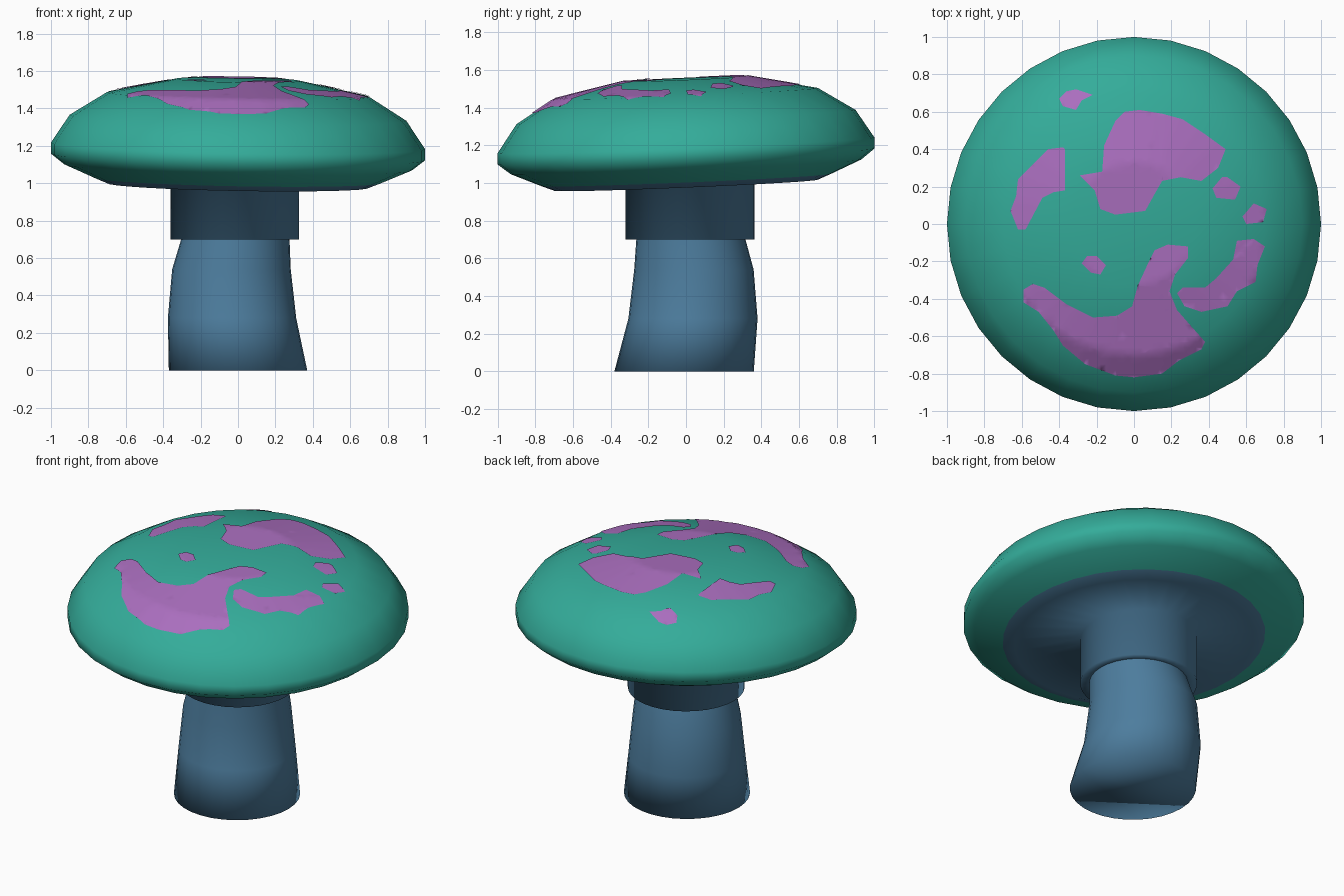
import bpy, bmesh, math
from mathutils import Vector

if "Cube" in bpy.data.objects:
    bpy.data.objects.remove(bpy.data.objects["Cube"])

SEG = 32
TILT_X, TILT_Y = -0.018, 0.042   # gentle lean of the cap


def material(name, rgb):
    m = bpy.data.materials.new(name)
    m.diffuse_color = (*rgb, 1)
    m.use_nodes = True
    m.node_tree.nodes["Principled BSDF"].inputs["Base Color"].default_value = m.diffuse_color
    return m


green = material("cap green", (0.034, 0.413, 0.323))
blue = material("stem blue", (0.074, 0.205, 0.342))
purple = material("spot purple", (0.402, 0.156, 0.515))


def finish(bm, name, mats):
    for f in bm.faces:
        f.smooth = True
    me = bpy.data.meshes.new(name)
    bm.to_mesh(me)
    bm.free()
    for m in mats:
        me.materials.append(m)
    ob = bpy.data.objects.new(name, me)
    bpy.context.collection.objects.link(ob)
    return ob


def loft(name, rings, mats, cap_start=False, cap_end=False, bands=None):
    """rings: (cx, cy, radius, z, lean) ; bands: material per ring gap"""
    bm = bmesh.new()
    loops = []
    for cx, cy, r, z, lean in rings:
        loop = []
        for i in range(SEG):
            a = 2 * math.pi * i / SEG
            x, y = cx + r * math.cos(a), cy + r * math.sin(a)
            loop.append(bm.verts.new((x, y, z + lean * (TILT_X * x + TILT_Y * y))))
        loops.append(loop)
    for k in range(len(loops) - 1):
        a, b = loops[k], loops[k + 1]
        for i in range(SEG):
            j = (i + 1) % SEG
            # rings run from top to bottom, so this winding faces outward
            f = bm.faces.new((a[i], b[i], b[j], a[j]))
            f.material_index = bands[k] if bands else 0
    if cap_start:
        bm.faces.new(loops[0])
    if cap_end:
        bm.faces.new(loops[-1][::-1])
    return finish(bm, name, mats)


# Cap: domed top, rounded rim, flat underside and collar
dome = [(0.33, 1.553), (0.70, 1.475), (0.90, 1.35), (1.0, 1.20)]
rim = [(1.0, 1.14), (0.93, 1.085), (0.77, 1.016)]
rings = [(0, 0, r, z, 1) for r, z in dome + rim]
rings += [(0, 0, 0.70, 0.988, 1),
          (-0.017, 0.022, 0.343, 1.0, 1),
          (-0.017, 0.022, 0.343, 0.70, 0),
          (-0.013, 0.025, 0.285, 0.70, 0)]
loft("cap", rings, [green, blue], cap_start=True,
     bands=[0] * 6 + [1] * 4)

# Stem: slightly bent and flared at the foot
loft("stem", [(-0.013, 0.025, 0.288, 0.71, 0),
              (-0.035, 0.042, 0.317, 0.54, 0),
              (-0.032, 0.037, 0.343, 0.28, 0),
              (0.0, -0.01, 0.37, 0.0, 0)], [blue], cap_end=True)


def dome_height(x, y):
    # effective radius on the many-sided dome
    step = 2 * math.pi / SEG
    off = (math.atan2(y, x) % step) - step / 2
    r = math.hypot(x, y) * math.cos(off) / math.cos(step / 2)
    pts = [(0, 1.553)] + dome
    for (r0, z0), (r1, z1) in zip(pts, pts[1:]):
        if r <= r1:
            break
    return z0 + (z1 - z0) * (r - r0) / (r1 - r0) + TILT_X * x + TILT_Y * y


def spot(name, outline):
    """thin plate draped over the dome"""
    bm = bmesh.new()
    f = bm.faces.new([bm.verts.new((x, y, 0)) for x, y in outline])
    bmesh.ops.triangulate(bm, faces=[f])
    for axis in ((1, 0, 0), (0, 1, 0)):
        for k in range(-30, 31):
            bmesh.ops.bisect_plane(bm, geom=bm.verts[:] + bm.edges[:] + bm.faces[:],
                                   plane_co=Vector(axis) * k * 0.03, plane_no=axis)
    bmesh.ops.triangulate(bm, faces=bm.faces[:])
    bm.normal_update()
    for f in bm.faces:
        if f.normal.z < 0:
            f.normal_flip()
    for v in bm.verts:
        v.co.z = dome_height(v.co.x, v.co.y) + 0.005
    finish(bm, name, [purple])


# Painted spots, outlines seen from above
spot("back_spot", [(-0.1, 0.55), (-0.05, 0.6), (0.03, 0.61), (0.15, 0.59), (0.26, 0.56),
                   (0.38, 0.48), (0.49, 0.4), (0.45, 0.3), (0.36, 0.23), (0.25, 0.25),
                   (0.15, 0.23), (0.11, 0.16), (0.06, 0.07), (-0.1, 0.05), (-0.18, 0.08),
                   (-0.21, 0.18), (-0.29, 0.26), (-0.17, 0.28), (-0.16, 0.42)])
spot("left_spot", [(-0.38, 0.41), (-0.46, 0.4), (-0.54, 0.32), (-0.62, 0.24), (-0.63, 0.15),
                   (-0.66, 0.07), (-0.62, -0.03), (-0.58, -0.03), (-0.49, 0.14),
                   (-0.43, 0.17), (-0.37, 0.18), (-0.37, 0.4)])
spot("back_left_spot", [(-0.4, 0.67), (-0.36, 0.71), (-0.31, 0.72), (-0.22, 0.69),
                        (-0.28, 0.66), (-0.31, 0.61), (-0.38, 0.63)])
spot("small_right_spot", [(0.42, 0.19), (0.47, 0.25), (0.5, 0.25), (0.57, 0.2),
                          (0.54, 0.13), (0.44, 0.14)])
spot("outer_right_spot", [(0.58, 0.04), (0.64, 0.11), (0.71, 0.08), (0.69, 0.01), (0.6, 0.0)])
spot("front_right_spot", [(0.7, -0.12), (0.64, -0.08), (0.55, -0.09), (0.53, -0.19),
                          (0.44, -0.29), (0.38, -0.34), (0.26, -0.34), (0.23, -0.37),
                          (0.27, -0.44), (0.36, -0.47), (0.5, -0.44), (0.55, -0.36),
                          (0.65, -0.31), (0.66, -0.22)])
spot("front_spot", [(-0.59, -0.35), (-0.54, -0.32), (-0.48, -0.34), (-0.36, -0.43),
                    (-0.22, -0.5), (-0.09, -0.49), (-0.01, -0.44), (0.02, -0.33),
                    (0.08, -0.2), (0.11, -0.14), (0.18, -0.11), (0.29, -0.12),
                    (0.29, -0.18), (0.22, -0.27), (0.19, -0.36), (0.23, -0.46),
                    (0.3, -0.54), (0.38, -0.63), (0.36, -0.67), (0.24, -0.73),
                    (0.15, -0.8), (0.0, -0.82), (-0.1, -0.81), (-0.26, -0.75),
                    (-0.38, -0.65), (-0.43, -0.57), (-0.51, -0.47), (-0.59, -0.42)])
spot("small_front_spot", [(-0.28, -0.21), (-0.25, -0.17), (-0.2, -0.17), (-0.15, -0.22),
                          (-0.18, -0.27), (-0.23, -0.26)])
